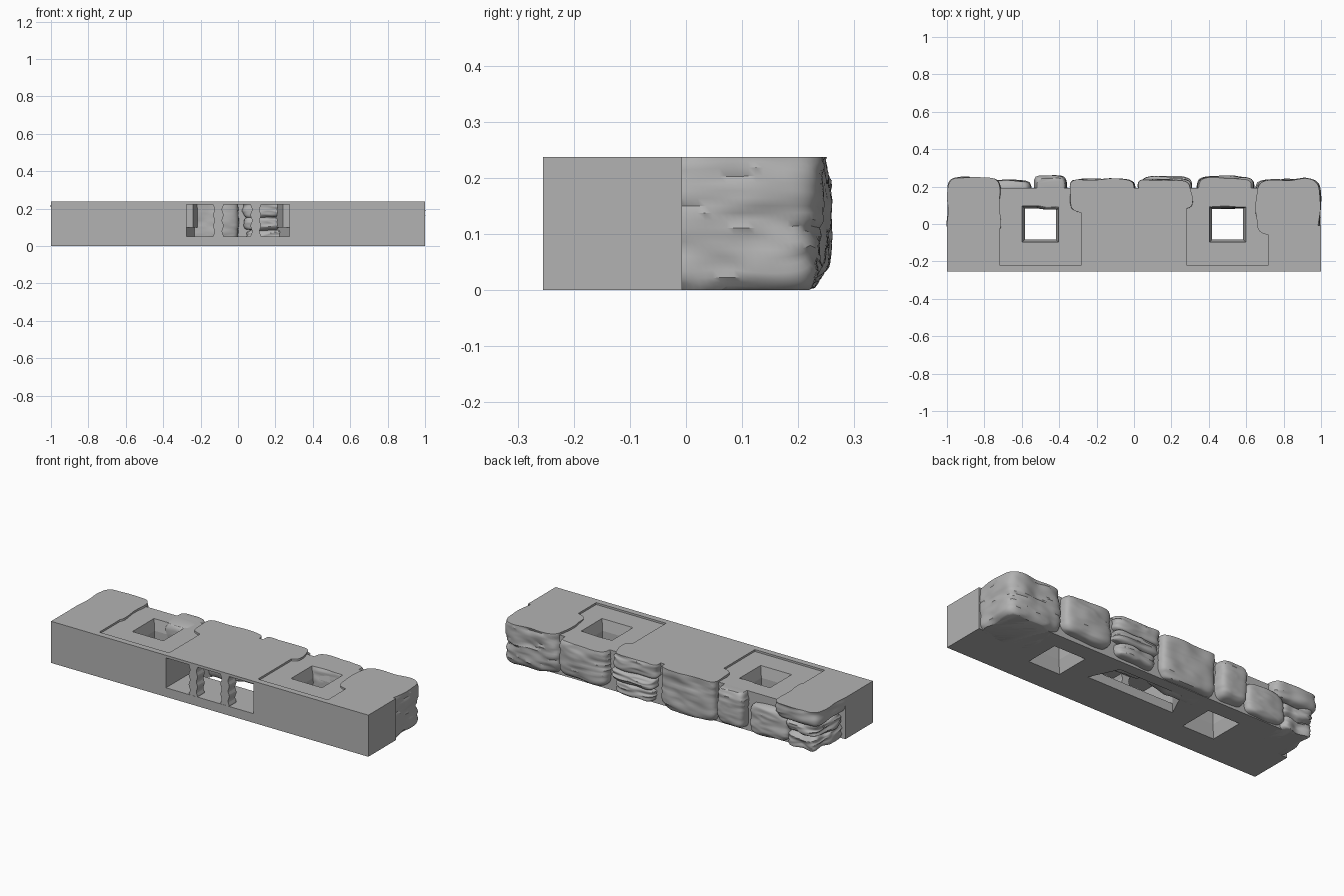
import bpy, bmesh, math
from mathutils import Vector, noise

if "Cube" in bpy.data.objects:
    bpy.data.objects.remove(bpy.data.objects["Cube"])

TOP = 0.237
stone_grey = bpy.data.materials.new("stone grey")
stone_grey.diffuse_color = (0.45, 0.45, 0.45, 1)
stone_grey.use_nodes = True
stone_grey.node_tree.nodes["Principled BSDF"].inputs["Base Color"].default_value = stone_grey.diffuse_color


def finish(name, bm):
    bmesh.ops.recalc_face_normals(bm, faces=bm.faces)
    mesh = bpy.data.meshes.new(name)
    bm.to_mesh(mesh)
    bm.free()
    mesh.materials.append(stone_grey)
    ob = bpy.data.objects.new(name, mesh)
    bpy.context.collection.objects.link(ob)
    return ob


def loft(name, sections):
    """Solid through matching rings, given as (z, outline) pairs."""
    bm = bmesh.new()
    rings = [[bm.verts.new((x, y, z)) for x, y in pts] for z, pts in sections]
    n = len(rings[0])
    for a, b in zip(rings, rings[1:]):
        for i in range(n):
            j = (i + 1) % n
            bm.faces.new((a[i], a[j], b[j], b[i]))
    bm.faces.new(rings[0][::-1])
    bm.faces.new(rings[-1])
    return finish(name, bm)


def rect(x0, x1, y0, y1):
    return [(x0, y0), (x1, y0), (x1, y1), (x0, y1)]


def prism(name, outline, z0, z1):
    return loft(name, [(z0, outline), (z1, outline)])


def cut(ob, cutter):
    mod = ob.modifiers.new("cut", "BOOLEAN")
    mod.operation = "DIFFERENCE"
    mod.solver = "EXACT"
    mod.object = cutter
    bpy.context.view_layer.objects.active = ob
    bpy.ops.object.modifier_apply(modifier=mod.name)
    bpy.data.objects.remove(cutter)


# Main wall block, inset at the rear ends where stones wrap around
block = prism("wall_block", [(-1, -.255), (1, -.255), (1, -.007), (.95, -.007),
                             (.94, .193), (-.93, .193), (-.94, -.007), (-1, -.007)], 0, TOP)

# Sunken top panels and flared square sockets
for s in (-1, 1):
    cut(block, prism("panel_cutter", rect(s * .5 - .22, s * .5 + .22, -.22, .3), .226, .3))
    cut(block, loft("socket_cutter", [
        (z, rect(s * .5 - r, s * .5 + r, -r, r))
        for z, r in ((-.01, .102), (.07, .083), (.165, .083), (.245, .102))]))

# Front clip chamber, tapered rear chamber, opening in the underside
cut(block, prism("clip_cutter", [(-.275, -.3), (.275, -.3), (.275, -.03), (.24, -.03),
                                 (.2, .13), (-.2, .13), (-.24, -.03), (-.275, -.03)], .052, .222))
cut(block, prism("underside_cutter", [(.275, -.03), (.2, .13), (-.2, .13), (-.275, -.03)], -.05, .1))

# Wavy pillars in the front opening
for s in (-1, 1):
    sections = []
    for i in range(25):
        t = i / 24
        w = .024 + .004 * math.cos(t * 6 * math.pi)
        c = -.005 + s * .1
        sections.append((.05 + .174 * t, rect(c - w, c + w, -.254, -.19)))
    loft("clip_pillar", sections)


def stone(name, x0, x1, y0, y1, z0, z1, seed, rough=.010, square=5, n=22):
    """Rounded, weathered stone filling a box, trimmed flat at the wall top and floor."""
    bm = bmesh.new()
    bmesh.ops.create_cube(bm, size=2)
    bmesh.ops.subdivide_edges(bm, edges=bm.edges[:], cuts=n, use_grid_fill=True)
    c = Vector(((x0 + x1) / 2, (y0 + y1) / 2, (z0 + z1) / 2))
    h = Vector(((x1 - x0) / 2, (y1 - y0) / 2, (z1 - z0) / 2))
    off = Vector((seed * 3.7, seed * 1.3, seed * 2.1))
    for v in bm.verts:
        p = v.co
        k = sum(abs(a) ** square for a in p) ** (-1 / square)
        d = p.normalized()
        q = Vector([p[i] * k * h[i] for i in range(3)]) + c
        # broad lumps plus horizontal weathering ledges
        lump = noise.noise(q * 9 + off)
        ledge = abs(noise.noise(Vector((q.x * 7, q.y * 7, q.z * 32)) + off))
        v.co = q + d * rough * (lump - 1.1 * ledge)
    # trim, lower where a stone meets a sunken panel
    top = .226 if .3 < abs(c.x) < .68 else TOP
    for z, sign in ((top, 1), (0, -1)):
        geom = bm.verts[:] + bm.edges[:] + bm.faces[:]
        bmesh.ops.bisect_plane(bm, geom=geom, plane_co=(0, 0, z),
                               plane_no=(0, 0, sign), clear_outer=True)
        edges = [e for e in bm.edges if e.is_boundary]
        if edges:
            bmesh.ops.contextual_create(bm, geom=edges)
    ob = finish(name, bm)
    bpy.ops.object.select_all(action="DESELECT")
    ob.select_set(True)
    bpy.context.view_layer.objects.active = ob
    bpy.ops.object.shade_smooth_by_angle(angle=math.radians(35))


# Rear stones from right to left
stone("right_corner_stone", .65, 1.0, -.06, .243, -.012, .30, 1, .014, 6)
stone("block_stone", .335, .645, .08, .256, .02, .25, 2)
stone("upper_slab_stone", .02, .31, .08, .245, .15, .26, 3, .016)
stone("middle_slab_stone", .03, .32, .08, .256, .085, .158, 4, .014)
stone("lower_slab_stone", .04, .30, .08, .246, .008, .09, 5, .014)
stone("broad_stone", -.345, .005, .06, .242, -.005, .29, 6, .010, 6)
stone("narrow_stone", -.535, -.36, .08, .262, .015, .235, 7)
stone("leaning_stone", -.80, -.55, .08, .235, .005, .18, 8)
stone("capping_stone", -1.0, -.71, -.06, .25, .145, .30, 9, .012, 6)
stone("left_corner_slab", -.985, -.77, -.04, .235, .07, .16, 10, .022)
stone("left_corner_base", -.975, -.79, -.04, .225, -.01, .085, 11, .020)
